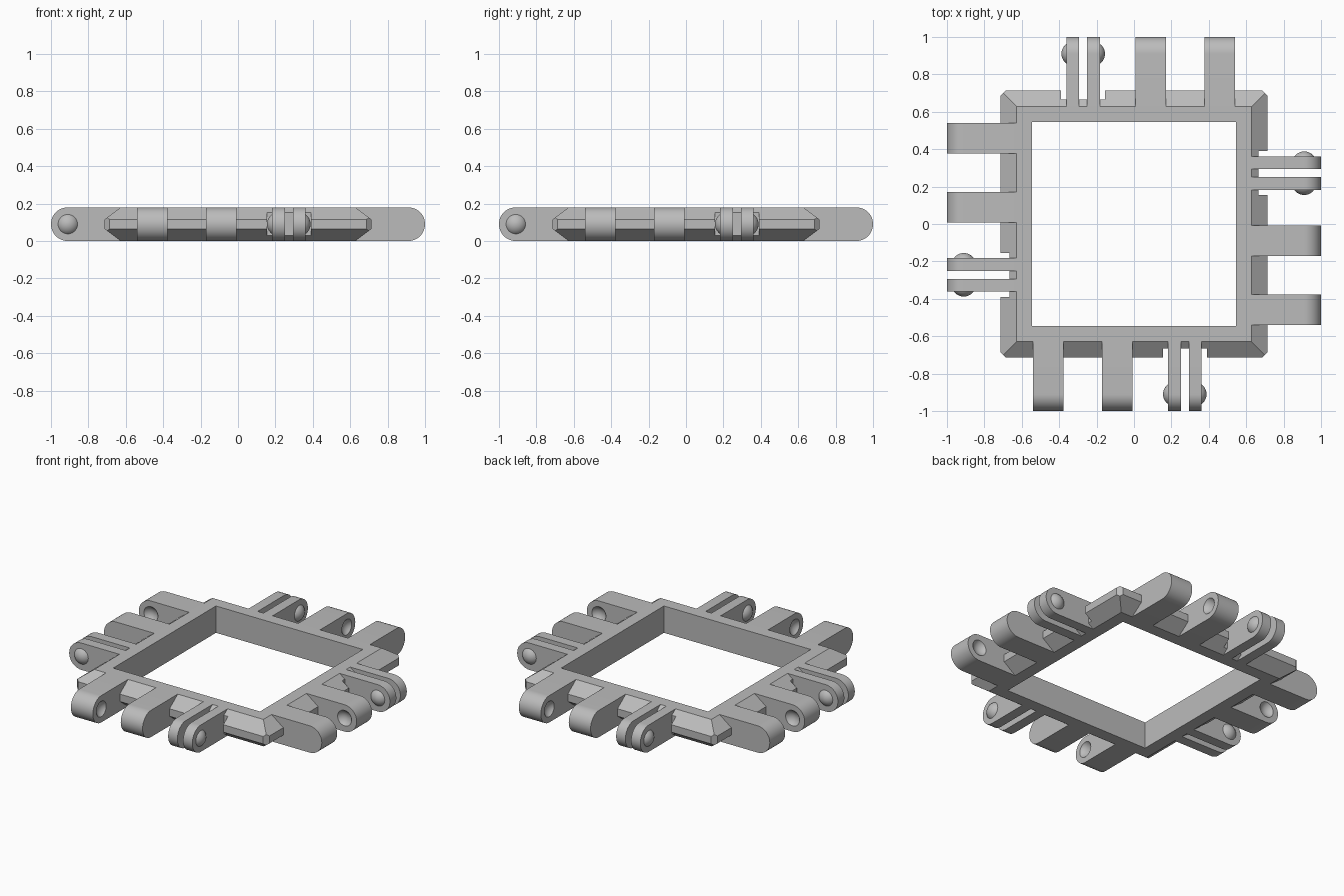
import bpy, bmesh
from math import pi, sin, cos, radians
from mathutils import Vector, Matrix

cube = bpy.data.objects.get("Cube")
if cube:
    bpy.data.objects.remove(cube, do_unlink=True)

H = 0.18            # overall thickness
R = H / 2           # knuckle radius, also the hinge axis height
TIP = 1.0 - R       # distance of the hinge axis from the centre
INNER, RIM, EDGE = 0.545, 0.627, 0.714
BALL_A, BALL_H = 0.052, 0.027      # visible radius and height of a snap bump
BALL_R = (BALL_A ** 2 + BALL_H ** 2) / (2 * BALL_H)

grey = bpy.data.materials.new("plain grey")
grey.use_nodes = True
grey.diffuse_color = (0.5, 0.5, 0.5, 1)
grey.node_tree.nodes["Principled BSDF"].inputs["Base Color"].default_value = (0.5, 0.5, 0.5, 1)


def make(name, bm):
    bmesh.ops.recalc_face_normals(bm, faces=bm.faces)
    mesh = bpy.data.meshes.new(name)
    bm.to_mesh(mesh)
    bm.free()
    mesh.materials.append(grey)
    obj = bpy.data.objects.new(name, mesh)
    bpy.context.collection.objects.link(obj)
    return obj


def activate(obj):
    bpy.ops.object.select_all(action='DESELECT')
    obj.select_set(True)
    bpy.context.view_layer.objects.active = obj


def cut(obj, cutter):
    """Subtract the cutter for good and remove it."""
    cutter.hide_render = True
    mod = obj.modifiers.new("cut", 'BOOLEAN')
    mod.operation, mod.solver, mod.object = 'DIFFERENCE', 'EXACT', cutter
    activate(obj)
    bpy.ops.object.modifier_apply(modifier=mod.name)
    bpy.data.objects.remove(cutter, do_unlink=True)


def smooth(obj):
    activate(obj)
    bpy.ops.object.shade_smooth_by_angle(angle=radians(30))


def knuckle(name, x0, x1):
    """Flat tongue with a half-round end, on the front side."""
    bm = bmesh.new()
    pts = [(-RIM, H), (-RIM, 0)]
    for i in range(25):
        a = -pi / 2 - pi * i / 24
        pts.append((-TIP + R * cos(a), R + R * sin(a)))
    face = bm.faces.new([bm.verts.new((x0, y, z)) for y, z in pts])
    ext = bmesh.ops.extrude_face_region(bm, geom=[face])
    moved = [v for v in ext["geom"] if isinstance(v, bmesh.types.BMVert)]
    bmesh.ops.translate(bm, verts=moved, vec=(x1 - x0, 0, 0))
    return make(name, bm)


def ball(name, x, side, clip):
    """Sphere standing out of the plane at x toward side, clipped to a cap if wanted."""
    bm = bmesh.new()
    centre = Vector((x - side * (BALL_R - BALL_H), -TIP, R))
    bmesh.ops.create_uvsphere(bm, u_segments=32, v_segments=20, radius=BALL_R,
                              matrix=Matrix.Translation(centre) @ Matrix.Rotation(pi / 2, 4, 'Y'))
    if clip:
        bmesh.ops.bisect_plane(bm, geom=bm.verts[:] + bm.edges[:] + bm.faces[:],
                               plane_co=(x, 0, 0), plane_no=(side, 0, 0), clear_inner=True)
        bmesh.ops.holes_fill(bm, edges=[e for e in bm.edges if e.is_boundary], sides=0)
    return make(name, bm)


# Square frame: a ridged section swept round four corners
bm = bmesh.new()
section = [(INNER, 0), (RIM, 0), (EDGE, 0.065), (EDGE, 0.115), (RIM, H), (INNER, H)]
corners = [(1, 1), (-1, 1), (-1, -1), (1, -1)]
rings = [[bm.verts.new((r * cx, r * cy, z)) for r, z in section] for cx, cy in corners]
for k in range(4):
    a, b = rings[k], rings[(k + 1) % 4]
    for i in range(len(section)):
        j = (i + 1) % len(section)
        bm.faces.new((a[i], a[j], b[j], b[i]))
# Blunted outer corners
for cx, cy in corners:
    bmesh.ops.bisect_plane(bm, geom=bm.verts[:] + bm.edges[:] + bm.faces[:],
                           plane_co=(0.7 * cx, 0.7 * cy, 0), plane_no=(cx, cy, 0), clear_outer=True)
    bmesh.ops.holes_fill(bm, edges=[e for e in bm.edges if e.is_boundary], sides=0)
frame = make("frame", bm)

# Clearance notch behind each fork
bm = bmesh.new()
for k in range(4):
    turn = Matrix.Rotation(k * pi / 2, 4, 'Z')
    bmesh.ops.create_cube(bm, size=1, matrix=turn @ Matrix.Translation((0.273, -0.765, R))
                          @ Matrix.Diagonal((0.236, 0.2, 0.4, 1)))
cut(frame, make("notch_cutter", bm))

# Hinge parts of the front side
outer = knuckle("outer_arm", -0.54, -0.377)
cut(outer, ball("dimple_cutter", -0.377, -1, False))
inner = knuckle("inner_arm", -0.17, -0.008)
cut(inner, ball("dimple_cutter", -0.17, 1, False))
parts = [outer, inner,
         knuckle("fork_prong_a", 0.182, 0.25), knuckle("fork_prong_b", 0.293, 0.361),
         ball("snap_bump_a", 0.182, -1, True), ball("snap_bump_b", 0.361, 1, True)]

# Repeat on all four sides
for part in parts:
    smooth(part)
    base = part.name
    part.name = "front_" + base
    for k, side in enumerate(("left", "back", "right"), 1):
        copy = part.copy()
        copy.name = side + "_" + base
        copy.rotation_euler.z = k * pi / 2
        bpy.context.collection.objects.link(copy)
